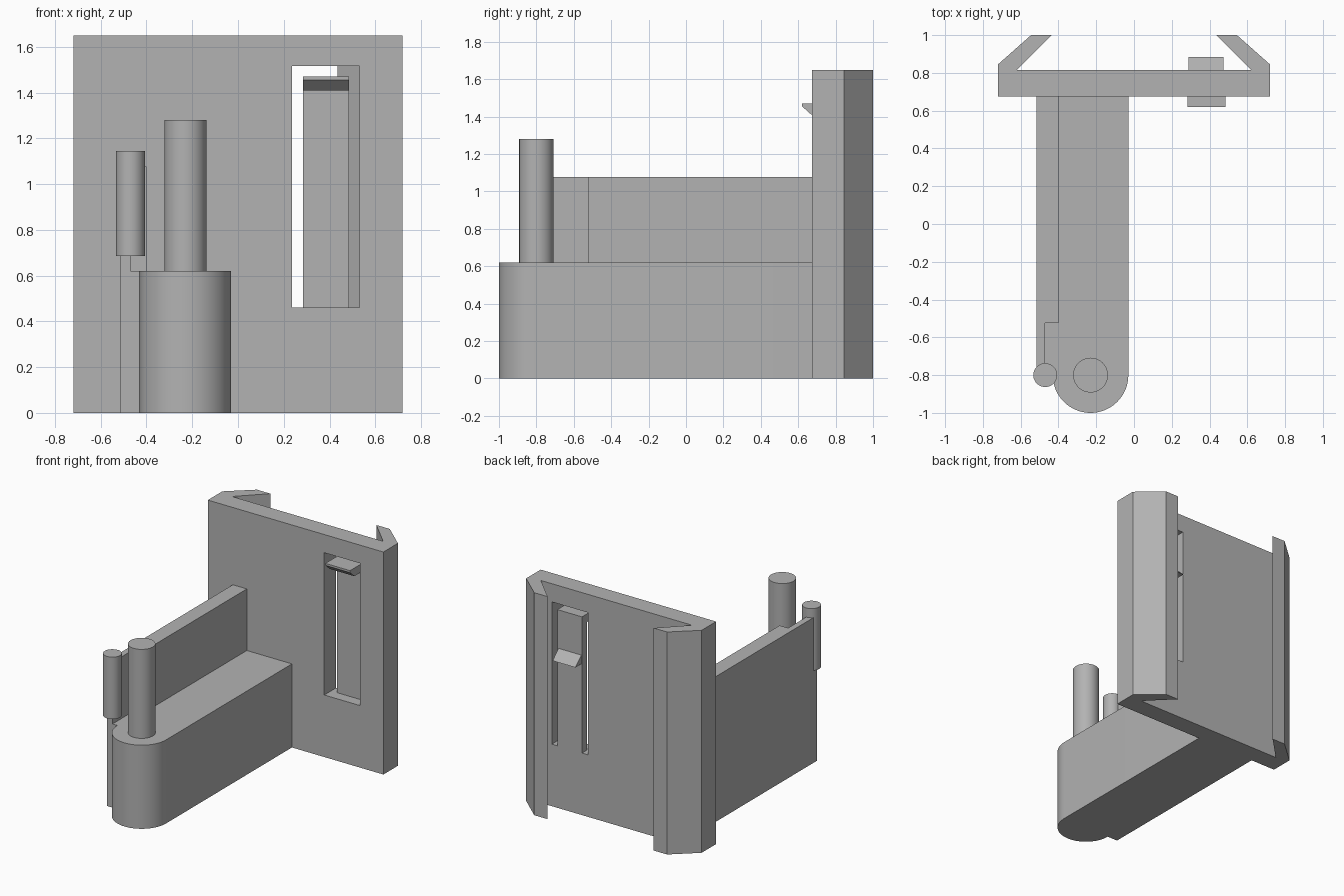
import bpy, bmesh, math
from mathutils import Vector

cube = bpy.data.objects.get("Cube")
if cube:
    bpy.data.objects.remove(cube, do_unlink=True)

grey = bpy.data.materials.new("plain grey")
grey.use_nodes = True
GREY = (0.45, 0.45, 0.45, 1)
grey.diffuse_color = GREY
grey.node_tree.nodes["Principled BSDF"].inputs["Base Color"].default_value = GREY


def extrude(name, points, offset, smooth=False):
    """Solid made by extruding a closed outline of 3D points."""
    bm = bmesh.new()
    face = bm.faces.new([bm.verts.new(p) for p in points])
    new = bmesh.ops.extrude_face_region(bm, geom=[face])["geom"]
    verts = [v for v in new if isinstance(v, bmesh.types.BMVert)]
    bmesh.ops.translate(bm, verts=verts, vec=Vector(offset))
    bmesh.ops.recalc_face_normals(bm, faces=bm.faces)
    mesh = bpy.data.meshes.new(name)
    bm.to_mesh(mesh)
    bm.free()
    mesh.materials.append(grey)
    obj = bpy.data.objects.new(name, mesh)
    bpy.context.collection.objects.link(obj)
    bpy.ops.object.select_all(action="DESELECT")
    obj.select_set(True)
    bpy.context.view_layer.objects.active = obj
    if smooth:
        bpy.ops.object.shade_smooth_by_angle(angle=math.radians(30))
    return obj


def upright(name, outline, z0, z1, smooth=False):
    """Plan outline (x, y) raised from z0 to z1."""
    return extrude(name, [(x, y, z0) for x, y in outline], (0, 0, z1 - z0), smooth)


def sideways(name, outline, x0, x1):
    """Side outline (y, z) swept from x0 to x1."""
    return extrude(name, [(x0, y, z) for y, z in outline], (x1 - x0, 0, 0))


def arc(cx, cy, r, start, end, steps):
    angles = [math.radians(start + (end - start) * i / steps) for i in range(steps + 1)]
    return [(cx + r * math.cos(a), cy + r * math.sin(a)) for a in angles]


def pin(name, x, y, r, z0, z1):
    return upright(name, arc(x, y, r, 0, 360, 48)[:-1], z0, z1, True)


FRONT, BACK, TOP = 0.675, 0.815, 1.65
ARM_TOP, TIP_Y = 0.62, -0.8

# Back plate with two inward-hooked jaws
half = [(0.72, FRONT), (0.72, 0.845), (0.545, 1.0), (0.435, 1.0), (0.62, BACK)]
plate = upright("back_plate", half + [(-x, y) for x, y in reversed(half)], 0, TOP)

# Slot cut through the plate
slot = upright("slot_cutter", [(0.235, 0.6), (0.53, 0.6), (0.53, 0.84), (0.235, 0.84)], 0.46, 1.515)
slot.hide_render = True
cut = plate.modifiers.new("slot", "BOOLEAN")
cut.operation, cut.solver, cut.object = "DIFFERENCE", "EXACT", slot
bpy.context.view_layer.objects.active = plate
bpy.ops.object.modifier_apply(modifier="slot")
bpy.data.objects.remove(slot, do_unlink=True)

# Springy latch tongue with its front hook, and a wedge on the back
sideways("latch_tongue", [(BACK, 0.455), (BACK, 1.47), (0.62, 1.47), (0.62, 1.455),
                          (0.67, 1.41), (0.755, 1.41), (0.755, 0.455)], 0.283, 0.485)
sideways("latch_wedge", [(BACK, 1.185), (0.885, 1.12), (BACK, 1.12)], 0.288, 0.475)

# Arm with rounded tip
arm = [(-0.03, FRONT)] + arc(-0.23, TIP_Y, 0.2, 0, -180, 32) + [(-0.515, TIP_Y), (-0.515, FRONT)]
upright("arm", arm, 0, ARM_TOP, True)

# Raised side wall, thinner towards the tip
upright("side_wall", [(-0.515, FRONT), (-0.515, TIP_Y), (-0.47, TIP_Y), (-0.47, -0.525),
                      (-0.4, -0.525), (-0.4, FRONT)], ARM_TOP, 1.077)

# Upright pins
pin("large_pin", -0.23, TIP_Y, 0.092, ARM_TOP, 1.28)
pin("small_pin", -0.47, TIP_Y, 0.063, 0.685, 1.145)
